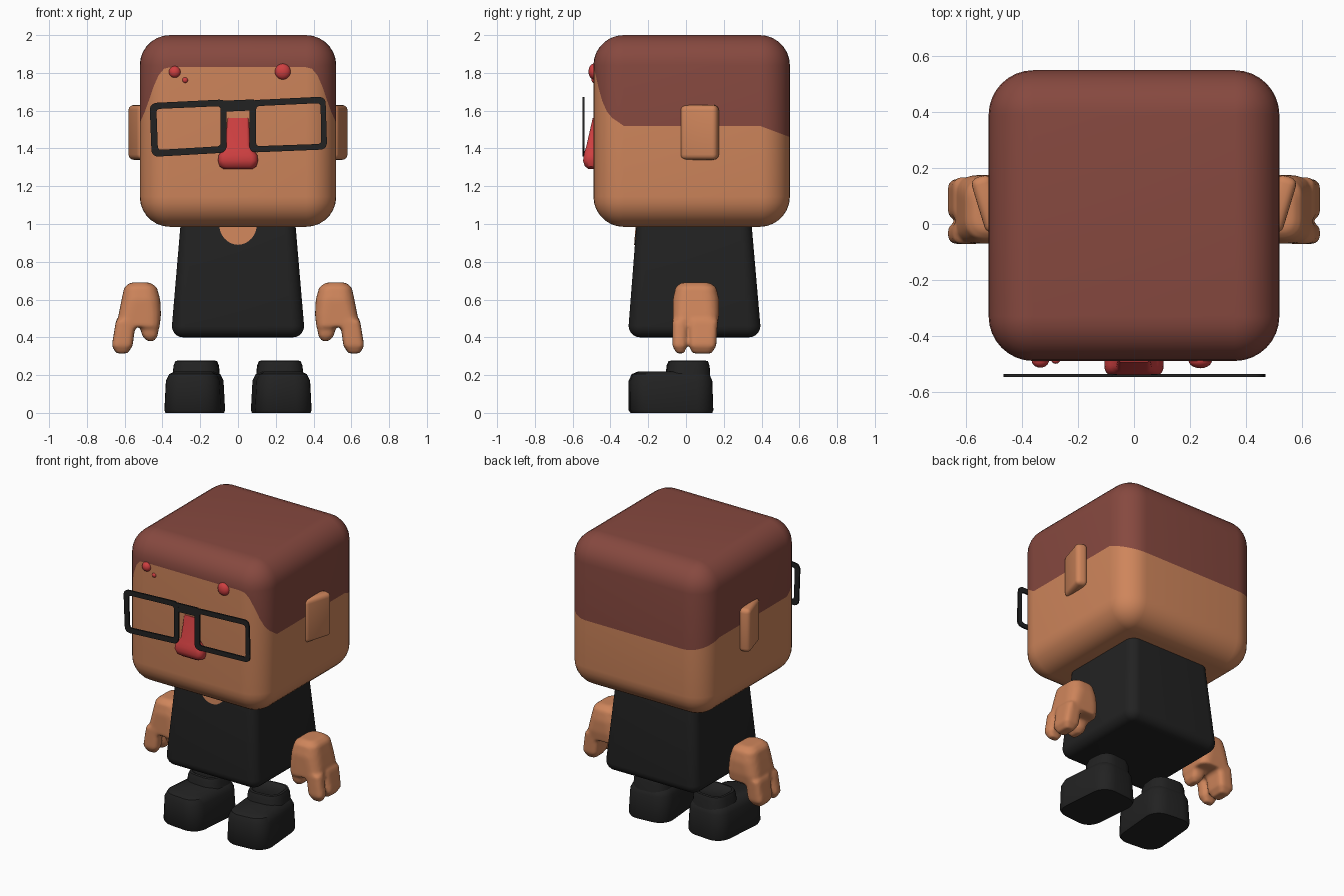
import bpy, bmesh, math
from mathutils import Matrix, Vector

if "Cube" in bpy.data.objects:
    bpy.data.objects.remove(bpy.data.objects["Cube"])


def material(name, rgb):
    m = bpy.data.materials.new(name)
    m.diffuse_color = (*rgb, 1)
    m.use_nodes = True
    m.node_tree.nodes["Principled BSDF"].inputs["Base Color"].default_value = m.diffuse_color
    return m


SKIN = material("tan skin", (0.62, 0.235, 0.105))
HAIR = material("brown hair", (0.24, 0.066, 0.05))
RED = material("red", (0.62, 0.05, 0.052))
BLACK = material("black", (0.016, 0.016, 0.016))


def finish(bm, name, mats, mirror=False, melt=False):
    bmesh.ops.remove_doubles(bm, verts=bm.verts, dist=1e-5)
    bmesh.ops.recalc_face_normals(bm, faces=bm.faces)
    me = bpy.data.meshes.new(name)
    bm.to_mesh(me)
    bm.free()
    ob = bpy.data.objects.new(name, me)
    bpy.context.collection.objects.link(ob)
    for m in mats:
        me.materials.append(m)
    bpy.ops.object.select_all(action='DESELECT')
    ob.select_set(True)
    bpy.context.view_layer.objects.active = ob
    bpy.ops.object.shade_smooth_by_angle(angle=math.radians(38))
    if melt:  # fuse overlapping lofts into one soft form
        r = ob.modifiers.new("fuse", 'REMESH')
        r.mode, r.voxel_size, r.use_smooth_shade = 'VOXEL', 0.011, True
        s = ob.modifiers.new("soften", 'SMOOTH')
        s.factor, s.iterations = 0.5, 4
    if mirror:
        ob.modifiers.new("mirror", 'MIRROR').use_mirror_merge = False
    return ob


def ring(x0, x1, y0, y1, r, z, k=8):
    """Rounded rectangle; z is a number or a function of y."""
    pts = []
    corners = ((x1 - r, y0 + r, -90), (x1 - r, y1 - r, 0),
               (x0 + r, y1 - r, 90), (x0 + r, y0 + r, 180))
    for cx, cy, a0 in corners:
        for i in range(k + 1):
            a = math.radians(a0 + 90 * i / k)
            x, y = cx + r * math.cos(a), cy + r * math.sin(a)
            pts.append((x, y, z(y) if callable(z) else z))
    return pts


def loft(bm, rings, mat_from=None):
    """Skin a stack of equal-count rings; rows from mat_from on use slot 1."""
    rows = [[bm.verts.new(p) for p in r] for r in rings]
    n = len(rows[0])
    for j in range(len(rows) - 1):
        for i in range(n):
            f = bm.faces.new((rows[j][i], rows[j][(i + 1) % n],
                              rows[j + 1][(i + 1) % n], rows[j + 1][i]))
            f.material_index = int(mat_from is not None and j >= mat_from)
    bm.faces.new(rows[0][::-1])
    top = bm.faces.new(rows[-1])
    top.material_index = int(mat_from is not None)


def lerp_table(table):
    def f(t):
        for (a, u), (b, v) in zip(table, table[1:]):
            if t <= b:
                return u + (v - u) * max(0, t - a) / (b - a)
        return table[-1][1]
    return f


def fillet(x0, x1, y0, y1, corner, z0, R, n=7, top=False):
    """Rings rounding the bottom (or top) edge of a block."""
    out = []
    for i in range(n + 1):
        a = math.pi / 2 * i / n
        d = R * (1 - math.sin(a))
        h = R * (1 - math.cos(a))
        out.append(ring(x0 + d, x1 - d, y0 + d, y1 - d, max(corner - d, 0),
                        z0 - h if top else z0 + h))
    return out[::-1] if top else out


# head: rounded cube, hair is everything above the hairline row
hairline = lerp_table([(-.49, 1.83), (-.484, 1.815), (-.468, 1.74), (-.443, 1.65),
                       (-.41, 1.575), (-.33, 1.52), (.39, 1.52), (.55, 1.46)])
box = (-.52, .52, -.49, .55, .16)
low = fillet(*box, .985, .16)
bm = bmesh.new()
loft(bm, low + [ring(*box, hairline)] + fillet(*box, 2.0, .16, top=True), mat_from=len(low))
finish(bm, "head", [SKIN, HAIR])

# torso: tapered block
bm = bmesh.new()
loft(bm, fillet(-.35, .35, -.304, .394, .07, .40, .06, 5)
     + [ring(-.304, .304, -.262, .347, .06, 1.0)])
finish(bm, "torso", [BLACK])

# open collar: thin rounded plate on the chest
bm = bmesh.new()
pts = []
for i in range(17):
    a = math.pi * i / 16
    z = 1.0 - .11 * math.sin(a)
    pts.append(bm.verts.new((-.1 * math.cos(a), -.262 - .077 * (1 - z) - .004, z)))
f = bm.faces.new(pts)
ext = bmesh.ops.extrude_face_region(bm, geom=[f])
bmesh.ops.translate(bm, vec=(0, .008, 0),
                    verts=[v for v in ext["geom"] if isinstance(v, bmesh.types.BMVert)])
finish(bm, "neck_opening", [SKIN])

# ears: bevelled plates flaring to the back
bm = bmesh.new()
bmesh.ops.create_cube(bm, size=1, matrix=Matrix.Translation((.521, .072, 1.485))
                      @ Matrix.Rotation(math.radians(-17), 4, 'Z')
                      @ Matrix.Diagonal((.075, .205, .29, 1)))
bmesh.ops.bevel(bm, geom=bm.edges[:], offset=.028, segments=4, profile=.5, affect='EDGES')
finish(bm, "ears", [SKIN], mirror=True)

# nose
bm = bmesh.new()
loft(bm, [ring(-w, w, y, -.45, r, z, 5) for w, y, r, z in (
    (.075, -.515, .03, 1.29), (.097, -.535, .035, 1.305), (.106, -.545, .035, 1.335),
    (.102, -.541, .035, 1.365), (.085, -.535, .03, 1.39), (.064, -.527, .02, 1.415),
    (.057, -.494, .012, 1.56))])
finish(bm, "nose", [RED])

# forehead spots
bm = bmesh.new()
for x, z, r, d in ((-.335, 1.805, .031, .026), (-.28, 1.762, .015, .012), (.237, 1.807, .042, .028)):
    bmesh.ops.create_uvsphere(bm, u_segments=20, v_segments=12, radius=1,
                              matrix=Matrix.Translation((x, -.488, z)) @ Matrix.Diagonal((r, d, r, 1)))
finish(bm, "spots", [RED])


# glasses: flat open frames joined by a bridge
def rounded_quad(corners, r, k=5):
    out, c = [], [Vector(p) for p in corners]
    for i in range(4):
        a = c[i] + (c[i - 1] - c[i]).normalized() * r
        b = c[i] + (c[(i + 1) % 4] - c[i]).normalized() * r
        for j in range(k + 1):
            t = j / k
            out.append(a * (1 - t) ** 2 + c[i] * 2 * t * (1 - t) + b * t * t)
    return out


bm = bmesh.new()
FRONT, BACK = -.547, -.537
for outer, inner in (
    (((-.468, 1.64), (-.06, 1.66), (-.06, 1.378), (-.457, 1.355)),
     ((-.432, 1.609), (-.092, 1.624), (-.092, 1.412), (-.424, 1.392))),
    (((.06, 1.655), (.463, 1.675), (.472, 1.395), (.06, 1.378)),
     ((.096, 1.624), (.437, 1.64), (.441, 1.424), (.096, 1.412)))):
    o, n = rounded_quad(outer, .04), rounded_quad(inner, .02)
    loops = [[bm.verts.new((p.x, y, p.y)) for p in q]
             for q, y in ((o, FRONT), (n, FRONT), (n, BACK), (o, BACK))]
    m = len(o)
    for a in range(4):
        p, q = loops[a], loops[(a + 1) % 4]
        for i in range(m):
            bm.faces.new((p[i], p[(i + 1) % m], q[(i + 1) % m], q[i]))
bmesh.ops.create_cube(bm, size=1, matrix=Matrix.Translation((0, -.542, 1.627))
                      @ Matrix.Rotation(math.radians(-2.5), 4, 'Y')
                      @ Matrix.Diagonal((.17, .009, .058, 1)))
finish(bm, "glasses", [BLACK])

# hands: palm, two fingers and a thumb fused together
bm = bmesh.new()
for part in (
    ((.415, .64, -.07, .165, .05, .455), (.408, .632, -.07, .175, .06, .52),
     (.412, .616, -.07, .175, .07, .60), (.43, .602, -.055, .16, .06, .665),
     (.465, .57, -.025, .125, .04, .69)),
    ((.585, .645, -.05, -.01, .018, .315), (.558, .668, -.072, .004, .03, .355),
     (.54, .646, -.072, .006, .03, .49)),
    ((.585, .645, .035, .135, .018, .315), (.558, .668, .016, .16, .03, .355),
     (.54, .646, .014, .168, .03, .49)),
    ((.445, .48, -.03, .04, .015, .38), (.427, .505, -.05, .065, .03, .405),
     (.412, .53, -.065, .09, .04, .49))):
    loft(bm, [ring(*p, 4) for p in part])
finish(bm, "hands", [SKIN], mirror=True, melt=True)

# boots: toe block plus ankle shaft with a sunken top, turned out a little
bm = bmesh.new()
loft(bm, [ring(*p, 5) for p in (
    (-.145, .145, -.29, .135, .09, 0), (-.15, .15, -.30, .14, .09, .015),
    (-.142, .142, -.30, .135, .09, .17), (-.125, .125, -.285, .12, .08, .205),
    (-.095, .095, -.25, .10, .06, .22))])
loft(bm, [ring(*p, 5) for p in (
    (-.14, .14, -.12, .136, .09, .02), (-.118, .118, -.10, .122, .08, .25),
    (-.108, .108, -.09, .113, .07, .274), (-.095, .095, -.075, .10, .06, .277),
    (-.075, .075, -.055, .08, .05, .262))])
bmesh.ops.transform(bm, verts=bm.verts, matrix=Matrix.Translation((.222, 0, 0))
                    @ Matrix.Rotation(math.radians(5), 4, 'Z'))
finish(bm, "boots", [BLACK], mirror=True)
